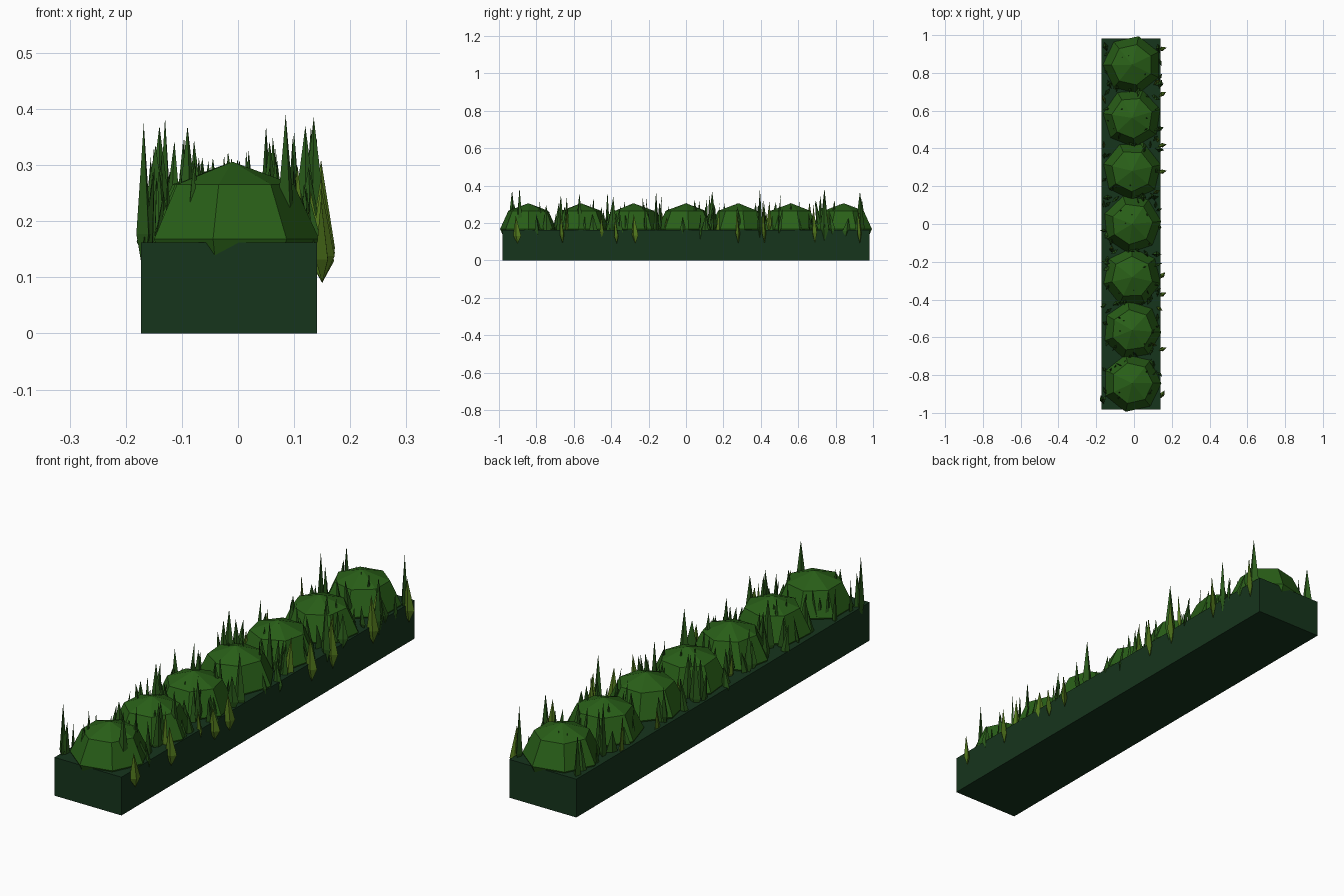
import bpy, bmesh, math, random
from mathutils import Matrix, Vector

if "Cube" in bpy.data.objects:
    bpy.data.objects.remove(bpy.data.objects["Cube"])

random.seed(7)

def material(name, rgb):
    m = bpy.data.materials.new(name)
    m.diffuse_color = (*rgb, 1)
    m.use_nodes = True
    m.node_tree.nodes["Principled BSDF"].inputs["Base Color"].default_value = m.diffuse_color
    return m

dark = material("dark_green", (0.008, 0.035, 0.012))
leaf = material("leaf_green", (0.022, 0.115, 0.009))
blade_mat = material("blade_green", (0.022, 0.10, 0.010))
lime = material("lime_green", (0.085, 0.19, 0.012))

def finish(bm, name, mat):
    me = bpy.data.meshes.new(name)
    bm.to_mesh(me)
    bm.free()
    me.materials.append(mat)
    ob = bpy.data.objects.new(name, me)
    bpy.context.collection.objects.link(ob)
    return ob

# Rectangular base
bm = bmesh.new()
bmesh.ops.create_cube(bm, size=1, matrix=Matrix.Translation((-0.016, 0, 0.081))
                      @ Matrix.Diagonal((0.314, 1.962, 0.162, 1)))
finish(bm, "hedge_base", dark)

# Row of seven low-poly bushes
centres = [-0.843 + 0.281 * i for i in range(7)]
CX = -0.01
for i, cy in enumerate(centres):
    bm = bmesh.new()
    turn = math.pi / 2 if i == 6 else -math.pi / 2 if i == 0 else random.uniform(0, 6)
    bmesh.ops.create_uvsphere(bm, u_segments=7, v_segments=4, radius=1,
        matrix=Matrix.Translation((CX, cy, 0.168)) @ Matrix.Rotation(turn, 4, 'Z')
        @ Matrix.Diagonal((0.155, 0.155, 0.138, 1)))
    finish(bm, f"bush_{i + 1}", leaf)

# Pointed blade: flattened four-sided spike, slightly tapered at the foot
def blade(bm, foot, tip, width, thick, turn):
    foot, tip = Vector(foot), Vector(tip)
    mid = foot.lerp(tip, 0.28)
    ring = [bm.verts.new(mid + Vector((math.cos(turn + k * math.pi / 2),
                                       math.sin(turn + k * math.pi / 2), 0))
                         * (width if k % 2 == 0 else thick)) for k in range(4)]
    a, b = bm.verts.new(foot), bm.verts.new(tip)
    for k in range(4):
        bm.faces.new((ring[k], ring[(k + 1) % 4], b))
        bm.faces.new((ring[(k + 1) % 4], ring[k], a))

green, bright = bmesh.new(), bmesh.new()
U = random.uniform

# Blades filling both sides of the gaps between bushes
for i in range(6):
    gap = (centres[i] + centres[i + 1]) / 2
    for side in (-1, 1):
        for j in range(6):
            x = CX + side * U(0.06, 0.15)
            y = gap + U(-0.085, 0.085)
            blade(bright if j == 0 else green, (x, y, U(0.1, 0.15)),
                  (x + U(-0.012, 0.012), y + U(-0.02, 0.02), U(0.23, 0.35)),
                  U(0.014, 0.024), U(0.006, 0.011), U(0, 3))
    for j in range(3):
        x = U(-0.06, 0.05)
        blade(green, (x, gap + U(-0.02, 0.02), 0.13),
              (x + U(-0.01, 0.01), gap + U(-0.03, 0.03), U(0.25, 0.33)),
              U(0.014, 0.022), 0.008, U(0, 3))

# Blades along the bush flanks, and tips poking through the crowns
for cy in centres:
    for side in (-1, 1):
        for j in range(2):
            x, y = CX + side * U(0.135, 0.155), cy + U(-0.09, 0.09)
            blade(green, (x, y, U(0.1, 0.15)),
                  (x - side * 0.015, y + U(-0.02, 0.02), U(0.22, 0.30)),
                  U(0.014, 0.022), 0.008, U(0, 3))
    for j in range(3):
        x, y = CX + U(-0.08, 0.08), cy + U(-0.08, 0.08)
        blade(green, (x, y, 0.18), (x, y, U(0.29, 0.315)), 0.014, 0.010, U(0, 3))

# Tall accent blades: x, y, tip height
for x, y, z in ((0.085, -0.89, 0.39), (-0.168, -0.93, 0.375), (0.135, 0.395, 0.385),
                (0.13, 0.93, 0.37), (-0.13, 0.74, 0.385), (0.10, -0.57, 0.36),
                (0.12, -0.16, 0.37), (-0.14, 0.14, 0.37), (-0.09, -0.42, 0.37),
                (-0.15, 0.94, 0.33), (0.14, 0.74, 0.35), (0.05, 0.14, 0.37)):
    blade(green, (x, y, 0.10), (x, y, z), 0.025, 0.014, U(0, 3))

# Light outward-leaning blades on the right edge: y, tip height
for y, z in ((-0.90, 0.24), (-0.66, 0.26), (-0.37, 0.23), (-0.27, 0.25),
             (0.28, 0.28), (0.42, 0.31), (0.69, 0.30), (0.93, 0.28)):
    blade(bright, (0.15, y, 0.09), (0.148, y - 0.01, z), 0.024, 0.012, U(0.2, 1.2))

for bm, name, mat in ((green, "green_blades", blade_mat), (bright, "light_blades", lime)):
    bmesh.ops.recalc_face_normals(bm, faces=bm.faces)
    finish(bm, name, mat)
